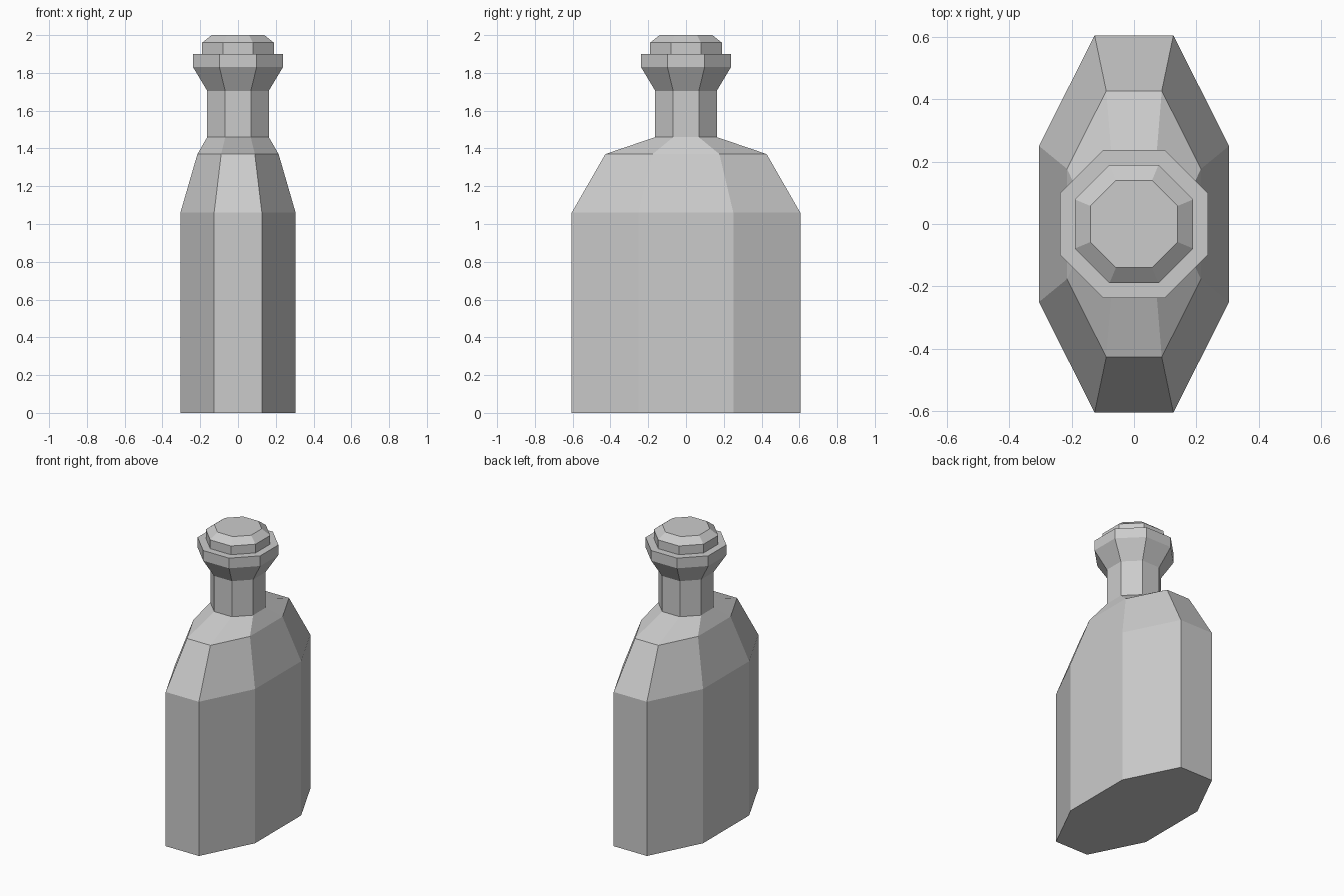
import bpy, bmesh

if "Cube" in bpy.data.objects:
    bpy.data.objects.remove(bpy.data.objects["Cube"])


def octagon(hx, hy, z):
    # chamfered rectangle with regular-octagon proportions
    k = 0.4142
    a, b = hx * k, hy * k
    return [(x, y, z) for x, y in ((hx, -b), (hx, b), (a, hy), (-a, hy),
                                   (-hx, b), (-hx, -b), (-a, -hy), (a, -hy))]


def loft(name, sections):
    bm = bmesh.new()
    rings = [[bm.verts.new(p) for p in octagon(*s)] for s in sections]
    for lo, hi in zip(rings, rings[1:]):
        for i in range(8):
            j = (i + 1) % 8
            bm.faces.new((lo[i], lo[j], hi[j], hi[i]))
    bm.faces.new(rings[0][::-1])
    bm.faces.new(rings[-1])
    mesh = bpy.data.meshes.new(name)
    bm.to_mesh(mesh)
    bm.free()
    obj = bpy.data.objects.new(name, mesh)
    bpy.context.collection.objects.link(obj)
    return obj


# Bottle: flattened body, shoulders, neck and flared lip (half width, half depth, z)
loft("bottle", [
    (0.305, 0.605, 0.0),
    (0.305, 0.605, 1.06),
    (0.215, 0.427, 1.37),
    (0.163, 0.163, 1.46),
    (0.163, 0.163, 1.705),
    (0.238, 0.238, 1.83),
    (0.238, 0.238, 1.90),
])

# Stopper: short cap with bevelled top
loft("stopper", [
    (0.19, 0.19, 1.90),
    (0.19, 0.19, 1.96),
    (0.14, 0.14, 2.0),
])
